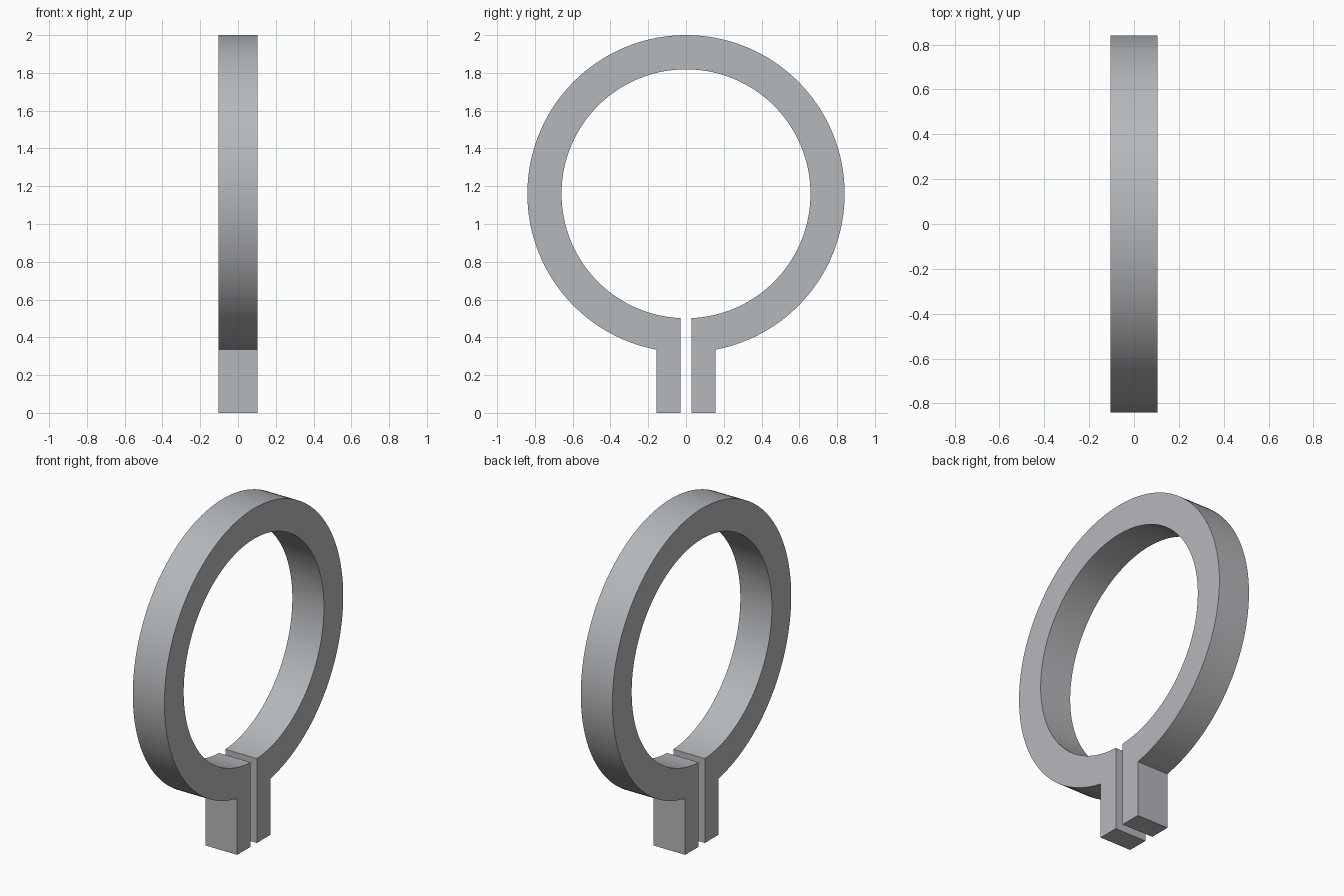
import bpy, bmesh, math

if "Cube" in bpy.data.objects:
    bpy.data.objects.remove(bpy.data.objects["Cube"])

CZ, R_OUT, R_IN = 1.16, 0.84, 0.659      # ring centre height and radii
GAP, TAB, HALF_W = 0.029, 0.156, 0.104   # half gap, tab outer face, half width
STEPS = 128

metal = bpy.data.materials.new("grey metal")
metal.diffuse_color = (0.46, 0.48, 0.50, 1)
metal.use_nodes = True
metal.node_tree.nodes["Principled BSDF"].inputs["Base Color"].default_value = metal.diffuse_color


def arc(radius, y_start):
    """Points (y, z) from the right of the gap, over the top, to its left."""
    a = math.asin(y_start / radius)
    angles = [a + (2 * math.pi - 2 * a) * i / STEPS for i in range(STEPS + 1)]
    return [(radius * math.sin(t), CZ - radius * math.cos(t)) for t in angles]


# Paired outer and inner outlines: right tab, ring, left tab
outer = [(TAB, 0)] + arc(R_OUT, TAB) + [(-TAB, 0)]
inner = [(GAP, 0)] + arc(R_IN, GAP) + [(-GAP, 0)]

# Split clamp: strip of quads extruded across x
bm = bmesh.new()
pairs = [[bm.verts.new((-HALF_W, y, z)) for y, z in p] for p in zip(outer, inner)]
faces = [bm.faces.new((a[0], b[0], b[1], a[1])) for a, b in zip(pairs, pairs[1:])]
ext = bmesh.ops.extrude_face_region(bm, geom=faces, use_keep_orig=True)
new_verts = [g for g in ext["geom"] if isinstance(g, bmesh.types.BMVert)]
bmesh.ops.translate(bm, verts=new_verts, vec=(2 * HALF_W, 0, 0))
bmesh.ops.recalc_face_normals(bm, faces=bm.faces)

mesh = bpy.data.meshes.new("split_ring_clamp")
bm.to_mesh(mesh)
bm.free()
mesh.materials.append(metal)
clamp = bpy.data.objects.new("split_ring_clamp", mesh)
bpy.context.collection.objects.link(clamp)

# Smooth round walls with sharp rims
bpy.context.view_layer.objects.active = clamp
clamp.select_set(True)
bpy.ops.object.shade_smooth_by_angle(angle=math.radians(30))
